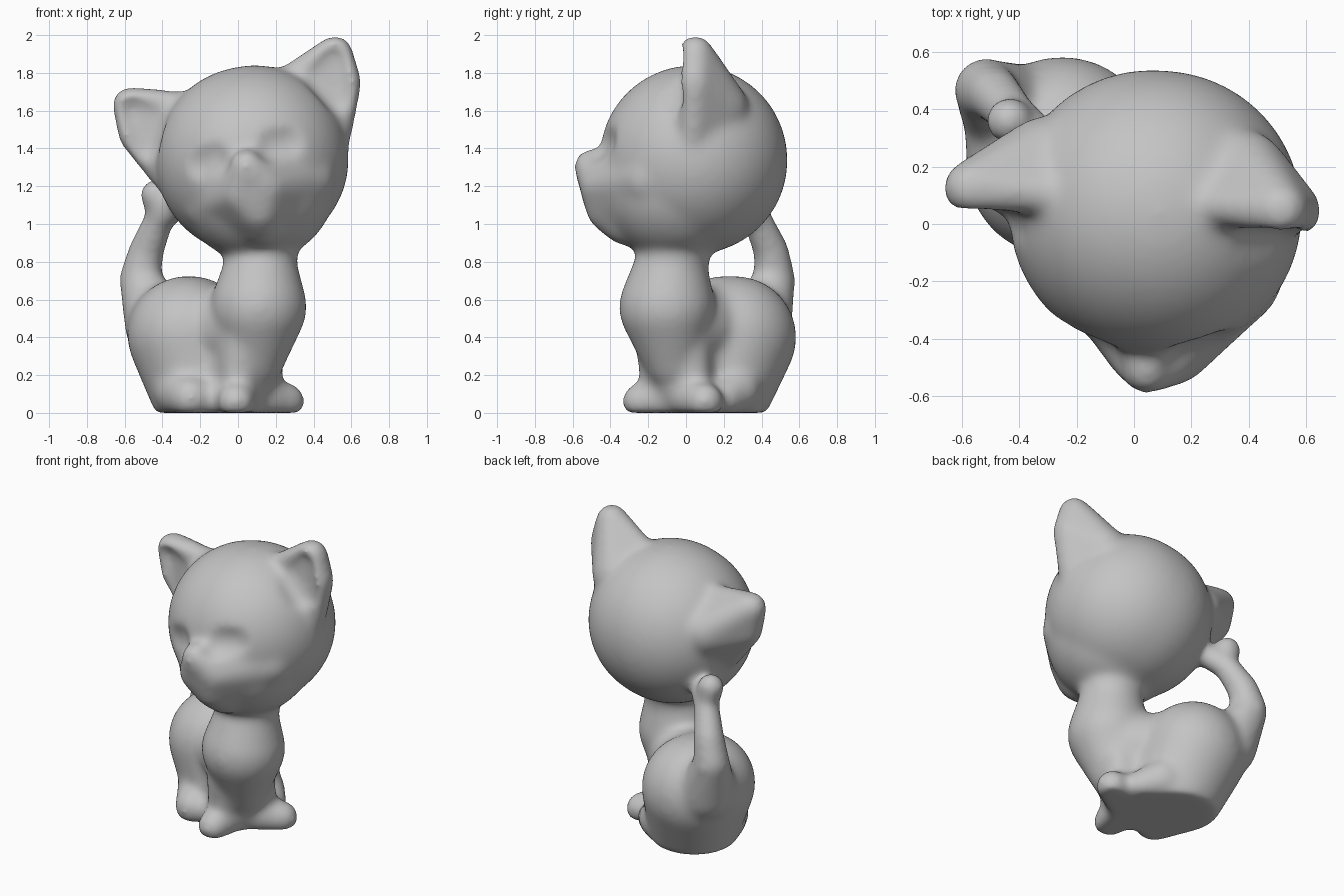
import bpy, bmesh
from math import radians
from mathutils import Matrix, Vector

cube = bpy.data.objects.get("Cube")
if cube:
    bpy.data.objects.remove(cube)

# Unit ball points shared by every part
template = bmesh.new()
bmesh.ops.create_icosphere(template, subdivisions=4, radius=1)
ball_points = [v.co.copy() for v in template.verts]
template.free()


def blob(target, *balls, frame=Matrix()):
    """Add the convex hull of some balls (x, y, z, radius) to a bmesh."""
    part = bmesh.new()
    for x, y, z, r in balls:
        for p in ball_points:
            part.verts.new(frame @ (Vector((x, y, z)) + p * r))
    bmesh.ops.convex_hull(part, input=part.verts[:])
    bmesh.ops.delete(part, geom=[v for v in part.verts if not v.link_faces], context='VERTS')
    bmesh.ops.recalc_face_normals(part, faces=part.faces[:])
    mesh = bpy.data.meshes.new("part")
    part.to_mesh(mesh)
    part.free()
    target.from_mesh(mesh)
    bpy.data.meshes.remove(mesh)


def both_sides(target, *balls):
    """Add a head part and its mirror image, in the tilted head frame."""
    for s in (1, -1):
        blob(target, *[(s * x, y, z, r) for x, y, z, r in balls], frame=head)


def chain(target, *balls):
    for a, b in zip(balls, balls[1:]):
        blob(target, a, b)


def make_object(name, bm):
    mesh = bpy.data.meshes.new(name)
    bm.to_mesh(mesh)
    bm.free()
    obj = bpy.data.objects.new(name, mesh)
    bpy.context.collection.objects.link(obj)
    return obj


# Head frame: rolled to one side and turned slightly
head = (Matrix.Translation((0.075, 0.04, 1.34)) @ Matrix.Rotation(radians(-4), 4, 'Z')
        @ Matrix.Rotation(radians(-14), 4, 'Y'))
solid, cuts = bmesh.new(), bmesh.new()

# Skull and jaw
blob(solid, (0.015, 0, 0, 0.498), (-0.015, 0, 0, 0.498), frame=head)
blob(solid, (0, -0.09, -0.12, 0.425), frame=head)

# Nose, muzzle and cheeks
blob(solid, (0, -0.545, -0.035, 0.09), (0.07, -0.485, -0.16, 0.11), (-0.07, -0.485, -0.16, 0.11),
     (0, -0.44, -0.27, 0.125), (0, -0.35, -0.33, 0.135),
     (0.27, -0.21, -0.17, 0.155), (-0.25, -0.21, -0.17, 0.155), frame=head)

# Ears with hollow fronts
both_sides(solid, (0.56, 0.04, 0.44, 0.097), (0.29, 0.04, 0.38, 0.065), (0.575, 0.04, 0.28, 0.09),
           (0.48, 0.03, 0.05, 0.08), (0.44, 0.02, -0.04, 0.07), (0.36, 0.16, 0.2, 0.15))
both_sides(cuts, (0.55, -0.09, 0.41, 0.09), (0.45, -0.1, 0.36, 0.085), (0.54, -0.1, 0.2, 0.09))

# Soft eye hollows and the crease under the nose
both_sides(cuts, (0.19, -0.56, 0.06, 0.13), (0.29, -0.52, 0.04, 0.13))
blob(cuts, (0, -0.63, -0.13, 0.025), (0, -0.615, -0.18, 0.025), frame=head)

# Neck, chest and back
blob(solid, (0.11, -0.1, 0.56, 0.255), (0.12, -0.08, 0.78, 0.19), (0.09, -0.07, 0.27, 0.15))
blob(solid, (0.12, -0.08, 0.7, 0.19), (0.12, -0.06, 0.95, 0.2))
blob(solid, (0.06, -0.05, 0.45, 0.22), (-0.22, 0.2, 0.44, 0.24))

# Haunches and seat
blob(solid, (-0.27, 0.2, 0.41, 0.315), (-0.25, 0.26, 0.4, 0.325), (-0.34, 0.3, 0.44, 0.25),
     (-0.18, 0.17, 0.12, 0.285))
blob(solid, (0, 0, 0.1, 0.18), (-0.2, 0.18, 0.12, 0.22), (0.06, -0.05, 0.35, 0.18))

# Front legs and paws
blob(solid, (0.03, -0.13, 0.4, 0.14), (0, -0.14, 0.12, 0.1))
blob(solid, (0.12, 0, 0.4, 0.13), (0.13, 0.04, 0.12, 0.1))
blob(solid, (0, -0.12, 0.08, 0.12), (-0.01, -0.24, 0.06, 0.1))
blob(solid, (0.13, 0.03, 0.08, 0.12), (0.255, 0.1, 0.06, 0.1))

# Hind feet and the fill beside the front paw
blob(solid, (-0.3, 0.05, 0.12, 0.15), (-0.25, -0.11, 0.08, 0.115))
blob(solid, (-0.22, -0.06, 0.08, 0.1), (-0.03, -0.12, 0.08, 0.1))
blob(solid, (0, 0.27, 0.12, 0.13), (0.1, 0.2, 0.08, 0.1))

# Tail curling up to the head, with a rounded tip
chain(solid, (-0.42, 0.38, 0.46, 0.18), (-0.52, 0.47, 0.71, 0.11), (-0.485, 0.45, 0.86, 0.095),
      (-0.42, 0.38, 1.02, 0.08), (-0.33, 0.3, 1.1, 0.075))
blob(solid, (-0.42, 0.37, 1.05, 0.065), (-0.435, 0.36, 1.155, 0.085))

# Flat underside
bmesh.ops.create_cube(cuts, size=2, matrix=Matrix.Translation((0, 0, -1)))

# Fuse everything into one soft surface
cat = make_object("sitting_cat", solid)
cutter = make_object("hollow_cutter", cuts)
cutter.hide_render = True
for step in ("fuse", "carve", "refuse"):
    if step == "carve":
        mod = cat.modifiers.new(step, 'BOOLEAN')
        mod.operation, mod.solver, mod.object = 'DIFFERENCE', 'EXACT', cutter
    else:
        mod = cat.modifiers.new(step, 'REMESH')
        mod.mode, mod.voxel_size = 'VOXEL', 0.016
mod = cat.modifiers.new("soften", 'SMOOTH')
mod.factor, mod.iterations = 0.5, 35
bpy.context.view_layer.update()
baked = bpy.data.meshes.new_from_object(cat.evaluated_get(bpy.context.evaluated_depsgraph_get()))
cat.modifiers.clear()
cat.data = baked
bpy.data.objects.remove(cutter)
baked.polygons.foreach_set("use_smooth", [True] * len(baked.polygons))

# Plain grey finish
grey = bpy.data.materials.new("plain_grey")
grey.use_nodes = True
grey.diffuse_color = (0.55, 0.55, 0.55, 1)
grey.node_tree.nodes["Principled BSDF"].inputs["Base Color"].default_value = grey.diffuse_color
baked.materials.clear()
baked.materials.append(grey)
